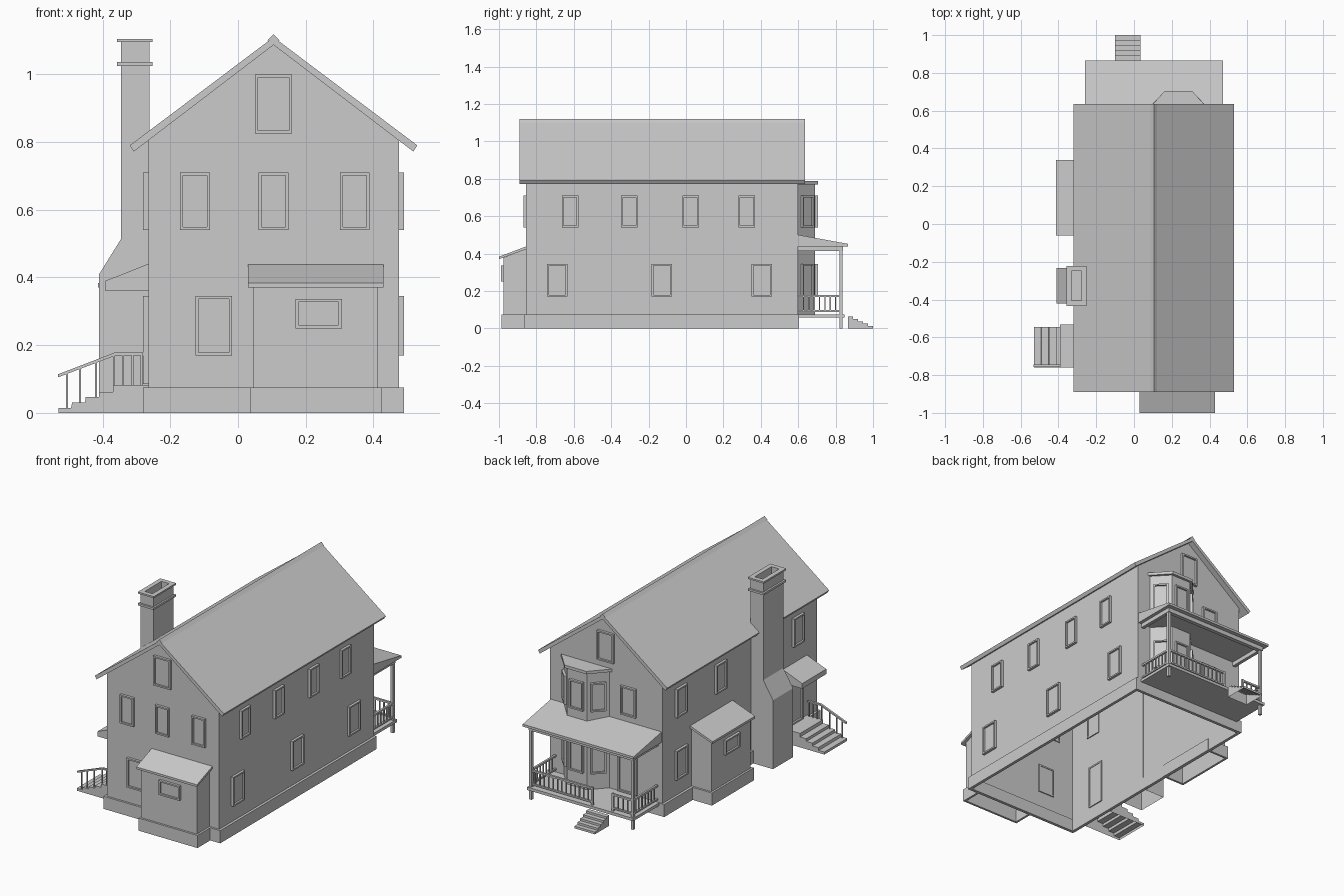
import bpy, bmesh
from math import radians
from mathutils import Matrix, Vector

if "Cube" in bpy.data.objects:
    bpy.data.objects.remove(bpy.data.objects["Cube"])


def prism(pts, axis, a, b):
    """Profile extruded along an axis: x -> (y,z), y -> (x,z), z -> (x,y)."""
    place = {'x': lambda p, t: (t, p[0], p[1]),
             'y': lambda p, t: (p[0], t, p[1]),
             'z': lambda p, t: (p[0], p[1], t)}[axis]
    return [place(p, a) for p in pts], [place(p, b) for p in pts]


def box(x0, x1, y0, y1, z0, z1):
    return prism([(x0, y0), (x1, y0), (x1, y1), (x0, y1)], 'z', z0, z1)


def ring(x0, x1, y0, y1, z0, z1, t):
    """Rectangular tube made of four bars."""
    return [box(x0, x1, y0, y0 + t, z0, z1), box(x0, x1, y1 - t, y1, z0, z1),
            box(x0, x0 + t, y0 + t, y1 - t, z0, z1), box(x1 - t, x1, y0 + t, y1 - t, z0, z1)]


def make(name, solids, open_bottom=False, matrix=None):
    bm = bmesh.new()
    for lo, hi in solids:
        a = [bm.verts.new(p) for p in lo]
        b = [bm.verts.new(p) for p in hi]
        n = len(a)
        bm.faces.new(a)
        bm.faces.new(b[::-1])
        for i in range(n):
            bm.faces.new((a[i], b[i], b[(i + 1) % n], a[(i + 1) % n]))
    bmesh.ops.recalc_face_normals(bm, faces=bm.faces)
    if open_bottom:
        zmin = min(v.co.z for v in bm.verts)
        low = [f for f in bm.faces if all(abs(v.co.z - zmin) < 1e-5 for v in f.verts)]
        bmesh.ops.delete(bm, geom=low, context='FACES')
    me = bpy.data.meshes.new(name)
    bm.to_mesh(me)
    bm.free()
    ob = bpy.data.objects.new(name, me)
    if matrix:
        ob.matrix_world = matrix
    bpy.context.collection.objects.link(ob)
    return ob


def window(name, x, y, angle, w, z0, z1):
    """Raised frame with a recessed pane; angle 0 faces the front."""
    f, h = 0.009, w / 2
    solids = [box(-h, -h + f, -0.015, 0.006, z0, z1), box(h - f, h, -0.015, 0.006, z0, z1),
              box(-h + f, h - f, -0.015, 0.006, z0, z0 + f),
              box(-h + f, h - f, -0.015, 0.006, z1 - f, z1),
              box(-h + f, h - f, -0.004, 0.003, z0 + f, z1 - f)]
    m = Matrix.Translation(Vector((x, y, 0))) @ Matrix.Rotation(radians(angle), 4, 'Z')
    make(name, solids, matrix=m)


# Main house: open shell on a plinth
W, E, S, N, CX = -0.265, 0.475, -0.855, 0.60, 0.105
make("house_walls", [prism([(W, 0.06), (E, 0.06), (E, 0.814), (CX, 1.09), (W, 0.814)],
                           'y', S, N)], True)
make("house_foundation", ring(-0.28, 0.49, -0.867, 0.605, 0, 0.075, 0.018))

# Main roof with ridge cap and bargeboards
make("main_roof", [prism([(-0.32, 0.79), (CX, 1.11), (0.53, 0.79), (0.518, 0.772),
                          (CX, 1.087), (-0.308, 0.772)], 'y', -0.89, 0.635)])
make("ridge_cap", [prism([(0.087, 1.101), (CX, 1.119), (0.123, 1.101), (CX, 1.095)],
                         'y', -0.89, 0.635)])

# Front lean-to
make("front_annex_walls", [prism([(S, 0.06), (-0.975, 0.06), (-0.975, 0.378), (S, 0.425)],
                                 'x', 0.045, 0.412)], True)
make("front_annex_foundation", ring(0.035, 0.424, -0.987, -0.85, 0, 0.075, 0.013))
make("front_annex_roof", [prism([(S, 0.438), (-1.0, 0.383), (-1.0, 0.370), (S, 0.423)],
                                'x', 0.03, 0.43)])
window("front_annex_window", 0.238, -0.975, 0, 0.137, 0.25, 0.337)

# Left lean-to
make("left_annex_walls", [prism([(W, 0.06), (-0.395, 0.06), (-0.395, 0.378), (W, 0.425)],
                                'y', -0.045, 0.325)], True)
make("left_annex_foundation", ring(-0.407, -0.26, -0.057, 0.337, 0, 0.075, 0.013))
make("left_annex_roof", [prism([(W, 0.438), (-0.413, 0.383), (-0.413, 0.370), (W, 0.423)],
                               'y', -0.06, 0.34)])
window("left_annex_window", -0.395, 0.14, -90, 0.137, 0.25, 0.337)

# Chimney with shoulder, hollow top and two bands
make("chimney_stack", [prism([(-0.41, 0), (-0.41, 0.41), (-0.346, 0.513), (-0.346, 1.0),
                              (-0.262, 1.0), (-0.262, 0)], 'y', -0.422, -0.233)], True)
make("chimney_top", ring(-0.346, -0.262, -0.422, -0.233, 1.0, 1.095, 0.016))
make("chimney_bands", ring(-0.357, -0.252, -0.433, -0.222, 1.025, 1.037, 0.02)
     + ring(-0.357, -0.252, -0.433, -0.222, 1.095, 1.105, 0.027))

# Windows on the four sides
UP, LOW, ATTIC = (0.54, 0.71), (0.17, 0.345), (0.825, 1.0)
for x in (-0.127, 0.105, 0.345):
    window("front_upper_window", x, S, 0, 0.088, *UP)
window("front_lower_window", -0.072, S, 0, 0.108, *LOW)
window("front_attic_window", CX, S, 0, 0.11, *ATTIC)
for y in (-0.62, -0.303, 0.025, 0.325):
    window("right_upper_window", E, y, 90, 0.088, *UP)
for y in (-0.688, -0.13, 0.405):
    window("right_lower_window", E, y, 90, 0.108, *LOW)
for y in (-0.67, 0.06, 0.43):
    window("left_upper_window", W, y, -90, 0.1, *UP)
window("left_lower_window", W, 0.43, -90, 0.108, *LOW)
window("back_upper_window", -0.045, N, 180, 0.1, *UP)
window("back_attic_window", CX, N, 180, 0.11, *ATTIC)
window("back_door", -0.04, N, 180, 0.12, 0.08, 0.345)
window("side_door", W, -0.65, -90, 0.11, 0.085, 0.345)

# Two-storey bay at the back
make("bay_walls", [prism([(0.085, N), (0.17, 0.69), (0.30, 0.69), (0.385, N)],
                         'z', 0.06, 0.775)], True)
make("bay_cap", [prism([(0.068, N), (0.163, 0.705), (0.307, 0.705), (0.402, N)],
                       'z', 0.77, 0.787)])
for z in (UP, LOW):
    window("bay_window_centre", 0.235, 0.69, 180, 0.09, *z)
    window("bay_window_right", 0.3425, 0.645, 133.4, 0.085, *z)
    window("bay_window_left", 0.1275, 0.645, 226.6, 0.085, *z)

# Back porch: roof, beams, posts, deck
PL, PR, PY = -0.23, 0.44, 0.828
make("porch_roof", [prism([(N, 0.50), (0.865, 0.452), (0.865, 0.438), (N, 0.438)],
                          'x', -0.26, 0.47)])
make("porch_beams", [box(PL - 0.01, PR + 0.01, PY - 0.012, PY + 0.012, 0.413, 0.438),
                     box(PL - 0.01, PL + 0.01, N, PY - 0.012, 0.413, 0.438),
                     box(PR - 0.01, PR + 0.01, N, PY - 0.012, 0.413, 0.438)])
make("porch_deck", [box(PL - 0.015, PR + 0.015, N, 0.847, 0.058, 0.075)])
make("porch_posts", [box(x - 0.008, x + 0.008, PY - 0.008, PY + 0.008, 0, 0.413)
                     for x in (PL, PR)]
     + [box(x - 0.006, x + 0.006, PY - 0.006, PY + 0.006, 0.075, 0.18) for x in (-0.1, 0.035)])

# Porch railings
rails = []
for x0, x1, y0, y1 in ((PL, -0.1, PY, PY), (0.035, PR, PY, PY),
                       (PL, PL, N, PY), (PR, PR, N, PY)):
    r = 0.006
    for z0, z1 in ((0.088, 0.097), (0.167, 0.178)):
        rails.append(box(x0 - r, x1 + r, y0 - r, y1 + r, z0, z1))
    n = max(2, round(((x1 - x0) + (y1 - y0)) / 0.03))
    for i in range(1, n):
        x, y = x0 + (x1 - x0) * i / n, y0 + (y1 - y0) * i / n
        rails.append(box(x - 0.003, x + 0.003, y - 0.003, y + 0.003, 0.097, 0.167))
make("porch_railings", rails)

# Porch steps
pts = [(0.865, 0)]
for i in range(5):
    pts += [(0.865 + 0.027 * i, 0.063 - 0.0125 * i), (0.892 + 0.027 * i, 0.063 - 0.0125 * i)]
make("porch_steps", [prism(pts + [(1.0, 0)], 'x', -0.1, 0.035)], True)

# Side entrance: canopy, landing with steps, one railing
make("side_canopy", [prism([(W, 0.44), (-0.392, 0.39), (-0.392, 0.36), (W, 0.36)],
                           'y', -0.76, -0.533)])
pts = [(W, 0), (W, 0.083), (-0.37, 0.083)]
for i in range(4):
    pts += [(-0.37 - 0.041 * i, 0.062 - 0.0157 * i), (-0.41 - 0.04 * i, 0.062 - 0.0157 * i)]
pts[-1] = (-0.53, pts[-1][1])
make("side_steps", [prism(pts + [(-0.53, 0)], 'y', -0.76, -0.545)], True)
rail = [prism([(-0.532, 0.114), (-0.365, 0.178), (-0.28, 0.178), (-0.28, 0.169),
               (-0.363, 0.169), (-0.532, 0.105)], 'y', -0.757, -0.745)]
for x, z0, z1 in ((-0.505, 0.015, 0.118), (-0.467, 0.03, 0.133), (-0.42, 0.046, 0.15),
                  (-0.367, 0.08, 0.17), (-0.34, 0.08, 0.171), (-0.312, 0.08, 0.171),
                  (-0.285, 0.08, 0.171)):
    rail.append(box(x - 0.003, x + 0.003, -0.754, -0.748, z0, z1))
make("side_railing", rail)
